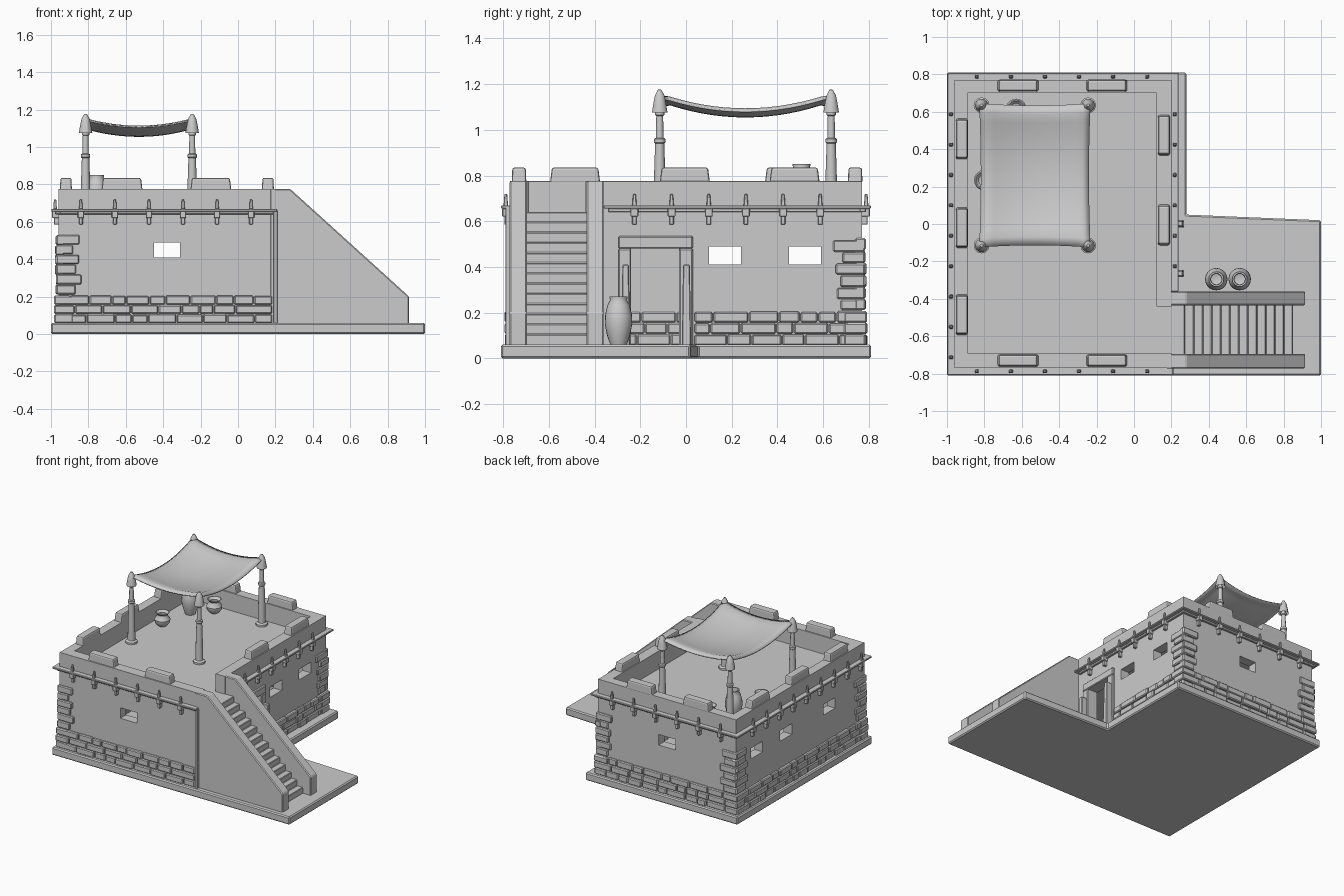
import bpy, bmesh, math, random
from mathutils import Vector

random.seed(4)
if "Cube" in bpy.data.objects:
    bpy.data.objects.remove(bpy.data.objects["Cube"], do_unlink=True)

clay = bpy.data.materials.new("plain_clay")
clay.use_nodes = True
clay.diffuse_color = (0.6, 0.6, 0.6, 1)
clay.node_tree.nodes["Principled BSDF"].inputs["Base Color"].default_value = (0.6, 0.6, 0.6, 1)

X0, X1, Y = -0.96, 0.20, 0.77          # outer wall faces
GROUND, ROOF, TOP = 0.06, 0.64, 0.775


def finish(name, bm, bevel=0, segments=1, smooth=False):
    bmesh.ops.recalc_face_normals(bm, faces=bm.faces)
    me = bpy.data.meshes.new(name)
    bm.to_mesh(me)
    bm.free()
    me.materials.append(clay)
    if smooth:
        for p in me.polygons:
            p.use_smooth = True
        me.set_sharp_from_angle(angle=math.radians(40))
    ob = bpy.data.objects.new(name, me)
    bpy.context.collection.objects.link(ob)
    if bevel:
        m = ob.modifiers.new("soft_edges", "BEVEL")
        m.width, m.segments, m.limit_method = bevel, segments, "ANGLE"
    return ob


def add_box(bm, lo, hi, taper=1.0):
    """Box between two corners; its top is scaled by taper."""
    lo, hi = Vector(lo), Vector(hi)
    mid, size = (lo + hi) / 2, hi - lo
    for v in bmesh.ops.create_cube(bm, size=1)["verts"]:
        k = taper if v.co.z > 0 else 1
        v.co = mid + Vector((v.co.x * size.x * k, v.co.y * size.y * k, v.co.z * size.z))


def box(name, lo, hi, bevel=0, taper=1.0):
    bm = bmesh.new()
    add_box(bm, lo, hi, taper)
    return finish(name, bm, bevel)


def prism(name, pts, to3d, lo, hi, bevel=0):
    """Extrude a 2D outline between lo and hi."""
    bm = bmesh.new()
    face = bm.faces.new([bm.verts.new(to3d(a, b, lo)) for a, b in pts])
    new = bmesh.ops.extrude_face_region(bm, geom=[face])["geom"]
    shift = Vector(to3d(0, 0, hi)) - Vector(to3d(0, 0, lo))
    bmesh.ops.translate(bm, vec=shift, verts=[v for v in new if isinstance(v, bmesh.types.BMVert)])
    return finish(name, bm, bevel)


def lathe(name, profile, at, sides=20):
    bm = bmesh.new()
    vs = [bm.verts.new((r, 0, z)) for r, z in profile]
    es = [bm.edges.new(p) for p in zip(vs, vs[1:])]
    bmesh.ops.spin(bm, geom=vs + es, axis=(0, 0, 1), cent=(0, 0, 0), steps=sides, angle=math.tau)
    bmesh.ops.remove_doubles(bm, verts=bm.verts, dist=1e-5)
    bmesh.ops.translate(bm, vec=at, verts=bm.verts)
    return finish(name, bm, smooth=True)


def on_wall(bm, side, a, b, z0, z1, inner, outer, taper=1.0):
    """Box along a wall from a to b, reaching from inner to outer past its face."""
    if side in ("front", "back"):
        s = -1 if side == "front" else 1
        ys = sorted((s * (Y + inner), s * (Y + outer)))
        add_box(bm, (a, ys[0], z0), (b, ys[1], z1), taper)
    else:
        face, s = (X0, -1) if side == "left" else (X1, 1)
        xs = sorted((face + s * inner, face + s * outer))
        add_box(bm, (xs[0], a, z0), (xs[1], b, z1), taper)


# Ground slab
prism("ground_slab", [(-1, -.81), (1, -.81), (1, .02), (.28, .05), (.28, .81), (-1, .81)],
      lambda a, b, c: (a, b, c), 0, GROUND, 0.008)

# Hollow house body, cut for rooms, roof terrace, door and windows
house = box("house_walls", (X0, -Y, 0.05), (X1, Y, TOP))
cuts = [((-.89, -.70, GROUND + .001), (.13, .70, .60)),
        ((-.89, -.69, ROOF), (.12, .70, 1)),
        ((.10, -.69, ROOF), (.4, -.44, 1)),
        ((.05, -.24, GROUND + .002), (.4, -.03, .48)),
        ((-.45, -1, .41), (-.31, 1, .49)),
        ((-1.2, .10, .41), (.5, .24, .49)),
        ((-1.2, .45, .41), (.5, .59, .49)),
        ((-1.2, -.42, .41), (-.8, -.28, .49))]
cutters = []
for lo, hi in cuts:
    c = box("wall_cutter", lo, hi)
    c.hide_render = True
    cutters.append(c)
    m = house.modifiers.new("cut", "BOOLEAN")
    m.operation, m.solver, m.object = "DIFFERENCE", "EXACT", c
deps = bpy.context.evaluated_depsgraph_get()
cut_mesh = bpy.data.meshes.new_from_object(house.evaluated_get(deps))
house.modifiers.clear()
house.data = cut_mesh
for c in cutters:
    bpy.data.objects.remove(c, do_unlink=True)
m = house.modifiers.new("soft_edges", "BEVEL")
m.width, m.segments, m.limit_method = 0.008, 2, "ANGLE"

# Stairs with sloping side walls
rise, run, count = 0.0446, 0.0483, 13
outline = [(X1 - .02, .05), (X1 - .02, ROOF)]
for k in range(count):
    x, z = .27 + run * k, ROOF - rise * k
    outline += [(x, z), (x, z - rise if k < count - 1 else .05)]
xz = lambda a, b, c: (a, c, b)
prism("stair_steps", outline, xz, -.71, -.42, 0.004)
cheek = [(X1 - .03, .05), (.915, .05), (.915, .20), (.28, TOP), (X1 - .03, TOP)]
prism("stair_wall_front", cheek, xz, -.772, -.695, 0.006)
prism("stair_wall_back", cheek, xz, -.435, -.36, 0.006)
box("front_corner_strip", (.19, -.79, .05), (.212, -.75, .66), 0.003)

# Stone courses round the foot of the walls and stones up the corners
bm = bmesh.new()
spans = {"front": (-.985, .185), "back": (-.985, .225), "left": (-.79, .79), "right": (.035, .79)}
for side, (start, end) in spans.items():
    for row in range(3):
        t = start
        while t < end - .02:
            w = random.uniform(.07, .16)
            if end - t - w < .05:
                w = end - t
            z = GROUND - .002 + row * .05
            on_wall(bm, side, t + .002, t + w - .002, z, z + random.uniform(.044, .049),
                    -.078, random.uniform(.014, .024))
            t += w
for side, ends in {"front": (-1,), "left": (-1, 1), "back": (-1, 1), "right": (1,)}.items():
    for e in ends:
        z = .21
        for row in range(6):
            h = random.uniform(.048, .056)
            w = (.13 if row % 2 else .10) + random.uniform(-.012, .012)
            if side in ("front", "back"):
                edge = X0 - .012 if e < 0 else X1 + .012
            else:
                edge = e * (Y + .012)
            a, b = sorted((edge, edge - e * w))
            on_wall(bm, side, a, b, z + .002, z + h - .001, -.03, random.uniform(.01, .02))
            z += h
finish("wall_stones", bm, 0.006)

# Ledge under the parapet, with brackets below and pegs above
bm = bmesh.new()
for side, (a, b) in {"front": (-.998, .21), "back": (-.998, .238),
                     "left": (-.808, .808), "right": (-.36, .808)}.items():
    on_wall(bm, side, a, b, .655, .669, -.01, .038)
    on_wall(bm, side, a + .02, b - .02, .64, .656, -.01, .015)
finish("wall_ledge", bm, 0.003)
along_x = [-.84 + .182 * i for i in range(6)]
along_y = [-.713 + .1625 * i for i in range(9)]
bm = bmesh.new()
for side in ("front", "back", "left", "right"):
    for t in along_x if side in ("front", "back") else along_y:
        if side == "right" and t < -.3:
            continue
        on_wall(bm, side, t - .010, t + .010, .585, .625, -.01, .024)
        on_wall(bm, side, t - .017, t + .017, .62, .657, -.01, .034)
        on_wall(bm, side, t - .010, t + .010, .667, .72, .008, .028, .6)
finish("ledge_brackets", bm, 0.003)

# Coping blocks on the parapet
bm = bmesh.new()
half, wide = .11, .032
for x in (-.62, -.145):
    for y in (-.73, .74):
        add_box(bm, (x - half, y - wide, TOP - .01), (x + half, y + wide, .835), .92)
for x, ys in ((-.92, (.455, -.02, -.485)), (.16, (.475, -.005))):
    for y in ys:
        add_box(bm, (x - wide, y - half, TOP - .01), (x + wide, y + half, .835), .92)
finish("parapet_blocks", bm, 0.01, 2)

# Door surround
bm = bmesh.new()
for a, b, z0, z1 in ((-.295, -.24, .05, .48), (-.03, .03, .05, .48), (-.295, .03, .48, .535)):
    on_wall(bm, "right", a, b, z0, z1, -.03, .018)
finish("door_frame", bm, 0.005)
bm = bmesh.new()
for a, b in ((-.283, -.245), (-.018, .022)):
    on_wall(bm, "right", a, b, .05, .41, 0, .068, .75)
finish("door_posts", bm, 0.004)

# Awning: four posts, sagging cloth and corner wraps
px, py = (-.815, -.245), (-.115, .635)
post = [(0, 0), (.042, 0), (.042, .014), (.027, .022), (.024, .18), (.02, .30), (.025, .305),
        (.025, .32), (.017, .325), (.015, .42), (.02, .425), (.02, .44), (.014, .445), (.012, .52), (0, .52)]
wrap = [(.036, .435), (.03, .47), (.022, .51), (.008, .535), (0, .536)]
for i, x in enumerate(px):
    for j, y in enumerate(py):
        label = ("front", "back")[j] + "_" + ("right", "left")[i]
        lathe("awning_post_" + label, post, (x, y, ROOF), 12)
        lathe("awning_wrap_" + label, wrap, (x, y, ROOF), 10)
bm = bmesh.new()
n = 16
bmesh.ops.create_grid(bm, x_segments=n, y_segments=n, size=1)
for v in bm.verts:
    u, w = v.co.x, v.co.y
    hem = .02 if max(abs(u), abs(w)) > .999 else 0
    z = 1.168 - .042 * (1 - u * u) - .068 * (1 - w * w) - hem
    v.co = (-.53 + .297 * u * (1 - .03 * (1 - w * w)), .26 + .385 * w * (1 - .03 * (1 - u * u)), z)
cloth = finish("awning_cloth", bm, smooth=True)
m = cloth.modifiers.new("cloth_thickness", "SOLIDIFY")
m.thickness, m.offset = 0.008, 0

# Jars beside the stairs and pots on the roof
jar = [(0, 0), (.036, 0), (.05, .04), (.06, .09), (.059, .13), (.048, .175), (.037, .195),
       (.04, .21), (.031, .21), (.028, .19), (.03, .15), (0, .14)]
bowl = [(0, 0), (.03, 0), (.052, .025), (.055, .05), (.038, .075), (.036, .085), (.05, .1),
        (.044, .1), (.03, .083), (.035, .05), (0, .03)]
lathe("jar_near_door", jar, (.44, -.295, GROUND))
lathe("jar_near_stairs", jar, (.565, -.295, GROUND))
lathe("roof_jar", jar, (-.755, .505, ROOF))
lathe("roof_pot_side", bowl, (-.80, .235, ROOF))
lathe("roof_pot_back", bowl, (-.63, .615, ROOF))
